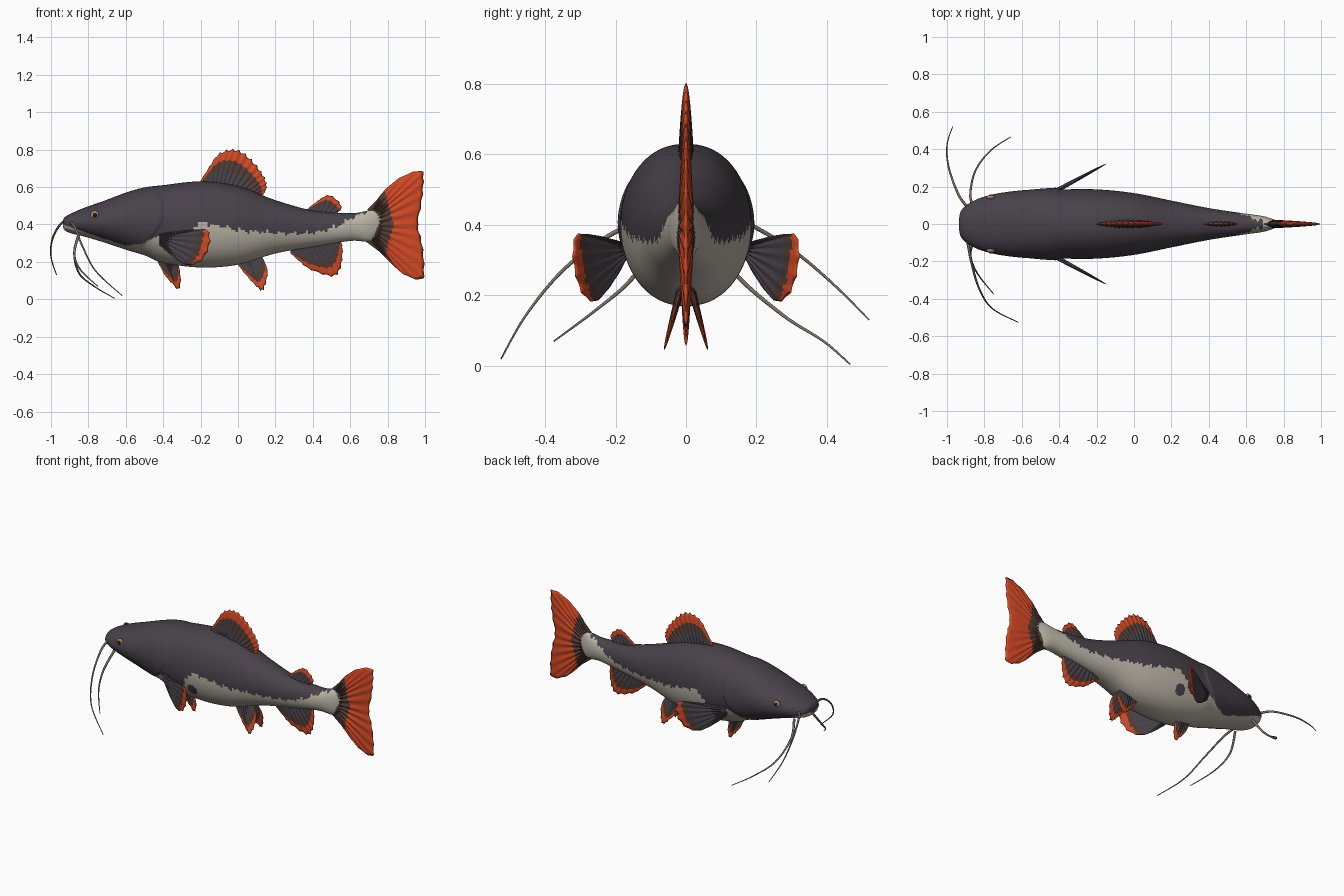
import bpy, bmesh, math
from mathutils import Vector

if "Cube" in bpy.data.objects:
    bpy.data.objects.remove(bpy.data.objects["Cube"])


def material(name, red, green, blue):
    mat = bpy.data.materials.new(name)
    mat.use_nodes = True
    colour = (red, green, blue, 1)
    mat.diffuse_color = colour
    mat.node_tree.nodes["Principled BSDF"].inputs["Base Color"].default_value = colour
    return mat


slate = material("slate skin", .065, .053, .067)
cream = material("cream belly", .5, .46, .39)
brown = material("brown fin band", .08, .045, .035)
orange = material("orange fin edge", .64, .065, .018)
whisker = material("whisker grey", .2, .17, .14)
tan = material("tan eye", .36, .22, .14)
black = material("black pupil", .01, .01, .01)


def spline(points, steps):
    """Catmull-Rom samples through points of any dimension."""
    padded = [points[0], *points, points[-1]]
    result = []
    for a, b, c, d in zip(padded, padded[1:], padded[2:], padded[3:]):
        for i in range(steps):
            t = i / steps
            result.append([q + .5 * t * (r - p + t * (2*p - 5*q + 4*r - s + t * (3*(q - r) + s - p)))
                           for p, q, r, s in zip(a, b, c, d)])
    return result + [list(points[-1])]


def make_object(name, bm, materials):
    bmesh.ops.recalc_face_normals(bm, faces=bm.faces)
    for face in bm.faces:
        face.smooth = True
    mesh = bpy.data.meshes.new(name)
    bm.to_mesh(mesh)
    bm.free()
    for mat in materials:
        mesh.materials.append(mat)
    obj = bpy.data.objects.new(name, mesh)
    bpy.context.collection.objects.link(obj)
    return obj


# Height of the line between dark back and pale belly along the body
flank_line = [(-.95, .405), (-.88, .385), (-.75, .335), (-.6, .288), (-.52, .295), (-.45, .33),
              (-.41, .34), (-.38, .3), (-.28, .3), (-.25, .37), (-.2, .41), (-.12, .395),
              (.04, .365), (.3, .35), (.44, .36), (.54, .395), (.62, .44), (.7, .475), (.73, .6)]


def flank_height(x):
    for (xa, za), (xb, zb) in zip(flank_line, flank_line[1:]):
        if x <= xb:
            return za + (zb - za) * max(0, x - xa) / (xb - xa)
    return flank_line[-1][1]


def body_colour(p):
    if p.x > .775 - .45 * max(0, .45 - p.z):
        return 2
    if math.hypot(p.x + .22, p.z - .29) < .035:
        return 0
    ragged = .007 * math.sin(p.x * 90) + .006 * math.sin(p.x * 211) if p.x > -.4 else 0
    return 0 if p.z > flank_height(p.x) + ragged else 1


# Body: x, top, bottom and half width of each section
sections = [(-.935, .425, .385, .03), (-.925, .44, .368, .07), (-.89, .46, .352, .105),
            (-.82, .49, .335, .14), (-.72, .525, .305, .165), (-.6, .57, .265, .18),
            (-.5, .598, .235, .185), (-.4, .61, .195, .185), (-.2, .63, .17, .185),
            (0, .605, .185, .165), (.2, .53, .245, .125), (.4, .475, .28, .085),
            (.6, .46, .312, .055), (.7, .475, .308, .04), (.78, .485, .33, .012)]
around = 112
bm = bmesh.new()
rings = []
for x, top, bottom, half in spline(sections, 16):
    ring = []
    for k in range(around):
        a = math.tau * k / around
        y = half * math.copysign(abs(math.cos(a)) ** .9, math.cos(a))
        z = (top + bottom) / 2 + (top - bottom) / 2 * math.sin(a)
        # Gill cover flares out, then drops behind its rear edge
        behind = x + .4 + 3.5 * (z - .47) ** 2
        if -.15 < behind < 0:
            y *= 1 + .05 * (1 + behind / .15)
        # Mouth crease under the upper lip
        if x < -.6:
            y *= 1 - .06 * math.exp(-((z - flank_height(x) + .006) / .007) ** 2)
        ring.append(bm.verts.new((x, y, z)))
    rings.append(ring)
for ra, rb in zip(rings, rings[1:]):
    for k in range(around):
        n = (k + 1) % around
        face = bm.faces.new((ra[k], ra[n], rb[n], rb[k]))
        face.material_index = body_colour(face.calc_center_median())
bm.faces.new(rings[0])
bm.faces.new(rings[-1]).material_index = 2
make_object("body", bm, [slate, cream, brown])


def banded(t, x, z):
    return 2 if t > .75 else 1 if t > .52 else 0


def fin(name, root, edge, rays, thick=.016, spread=lambda x, z: 0, rule=banded, jag=.06):
    """Lens-shaped fan from a straight root to a scalloped edge, with raised rays."""
    rim = spline(edge, 12)
    rows = 20
    start, end = Vector(root[0]), Vector(root[1])
    bm = bmesh.new()
    for side in (-1, 1):
        grid = []
        for i, point in enumerate(rim):
            u = i / (len(rim) - 1)
            base = start.lerp(end, u)
            reach = 1 - jag * abs(math.sin(math.pi * u * rays))
            column = []
            for j in range(rows + 1):
                t = j / rows
                x, z = base.lerp(Vector(point), t * reach)
                swell = math.sqrt(max(0, math.sin(math.pi * u)) * (1 - t))
                swell *= thick * (1 + .2 * math.cos(math.tau * u * rays))
                column.append(bm.verts.new((x, spread(x, z) + side * swell, z)))
            grid.append(column)
        for ca, cb in zip(grid, grid[1:]):
            for j in range(rows):
                face = bm.faces.new((ca[j], cb[j], cb[j + 1], ca[j + 1]))
                c = face.calc_center_median()
                face.material_index = rule((j + .5) / rows, c.x, c.z)
    bmesh.ops.remove_doubles(bm, verts=bm.verts, dist=.0002)
    return make_object(name, bm, [slate, brown, orange])


# Fins on the midline
fin("dorsal_fin", [(-.2, .6), (.09, .54)],
    [(-.21, .62), (-.16, .7), (-.11, .775), (-.05, .805), (.01, .8), (.07, .755),
     (.12, .695), (.15, .64), (.155, .595), (.13, .55)], 16, .02)
fin("adipose_fin", [(.36, .46), (.53, .45)],
    [(.36, .475), (.41, .515), (.45, .545), (.49, .56), (.54, .525), (.555, .485), (.53, .465)], 9, .012)
fin("anal_fin", [(.28, .27), (.54, .33)],
    [(.28, .245), (.33, .2), (.38, .16), (.46, .128), (.52, .12), (.55, .16),
     (.56, .22), (.56, .28), (.55, .31)], 11, .014)
fin("throat_fin", [(-.42, .21), (-.33, .21)],
    [(-.43, .2), (-.39, .125), (-.35, .08), (-.32, .048), (-.305, .085), (-.31, .15), (-.32, .19)], 7, .012)
fin("tail_fin", [(.71, .46), (.69, .33)],
    [(.69, .48), (.74, .53), (.79, .59), (.88, .66), (.985, .69), (.995, .62), (.985, .52),
     (.965, .4), (.985, .31), (.998, .2), (.99, .105), (.9, .125), (.83, .18), (.76, .25), (.68, .31)],
    20, .021, rule=lambda t, x, z: 2 if x > .83 - .25 * abs(z - .4) else 1, jag=.025)


# Paired fins
def pectoral_rule(t, x, z):
    reach = math.hypot(x + .42, z - .35)
    return 2 if reach > .235 else 1 if reach > .205 else 0


for side, label in ((-1, "near"), (1, "far")):
    fin("pectoral_fin_" + label, [(-.42, .35), (-.42, .3)],
        [(-.39, .355), (-.28, .37), (-.2, .375), (-.16, .37), (-.145, .32), (-.16, .255),
         (-.2, .2), (-.26, .18), (-.31, .2), (-.37, .245), (-.42, .29)], 12, .012,
        lambda x, z: side * (.17 + .54 * (x + .43)), pectoral_rule, .03)
    fin("pelvic_fin_" + label, [(-.01, .22), (.13, .225)],
        [(-.01, .195), (.05, .12), (.1, .065), (.13, .042), (.15, .08), (.16, .15), (.14, .205)], 9, .01,
        lambda x, z: side * (.02 + .27 * (.2 - z)))
    # Eye with pupil
    for part, mat, radius, y in (("eye", tan, .024, .142), ("pupil", black, .011, .152)):
        bpy.ops.mesh.primitive_uv_sphere_add(segments=24, ring_count=16, radius=radius,
                                             location=(-.765, side * y, .45))
        ball = bpy.context.object
        ball.name = part + "_" + label
        ball.scale.y = .5
        ball.data.materials.append(mat)
        bpy.ops.object.shade_smooth()


# Whiskers as tapered curves
def barbel(name, points):
    path = spline(points, 8)
    curve = bpy.data.curves.new(name, "CURVE")
    curve.dimensions = "3D"
    curve.bevel_depth = .008
    curve.bevel_resolution = 2
    curve.use_fill_caps = True
    line = curve.splines.new("POLY")
    line.points.add(len(path) - 1)
    for i, co in enumerate(path):
        line.points[i].co = (*co, 1)
        line.points[i].radius = 1 - .75 * i / len(path)
    curve.materials.append(whisker)
    bpy.context.collection.objects.link(bpy.data.objects.new(name, curve))


barbel("upper_barbel_far", [(-.89, .09, .41), (-.94, .16, .41), (-.99, .3, .33), (-1, .42, .23), (-.97, .52, .13)])
barbel("lower_barbel_far", [(-.85, .08, .35), (-.875, .15, .25), (-.85, .28, .14), (-.77, .39, .07), (-.66, .465, .005)])
barbel("upper_barbel_near", [(-.89, -.09, .41), (-.87, -.2, .38), (-.83, -.34, .28), (-.76, -.45, .15), (-.62, -.525, .02)])
barbel("lower_barbel_near", [(-.85, -.08, .35), (-.875, -.16, .24), (-.84, -.26, .155), (-.75, -.375, .07)])
